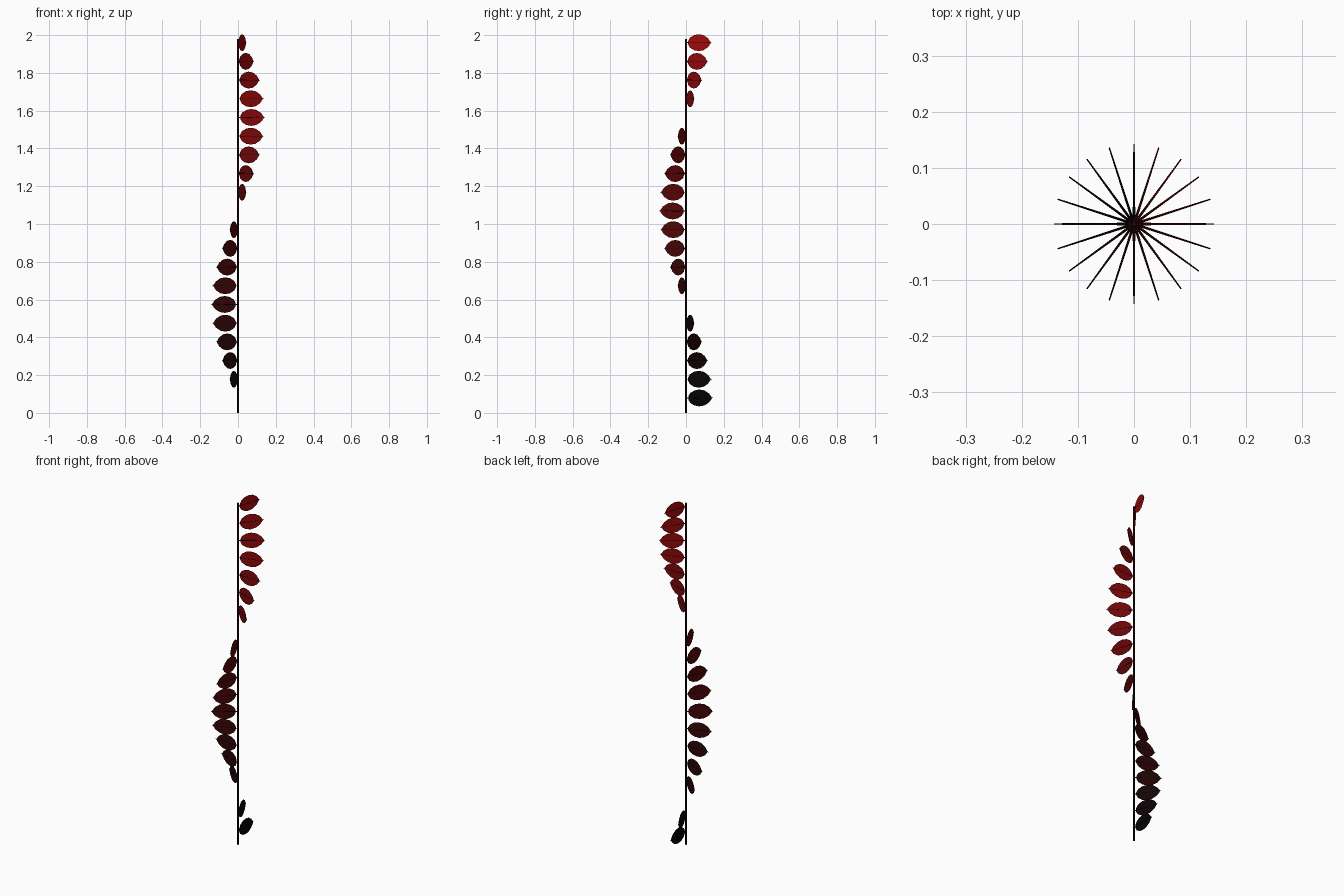
import bpy, bmesh, math
from mathutils import Matrix, Vector

if "Cube" in bpy.data.objects:
    bpy.data.objects.remove(bpy.data.objects["Cube"])

COUNT = 20
STEP = 0.099
LEAF_Z = 0.079
# upper half outline of a leaf: distance from stem, half height
HALF = [(0.012, 0.008), (0.022, 0.026), (0.045, 0.040), (0.070, 0.0445),
        (0.097, 0.040), (0.122, 0.024)]
TIP = (0.139, 0.0)


def linear(c):
    return tuple(v ** 2.2 for v in c) + (1,)


def material(name, rgb):
    m = bpy.data.materials.new(name)
    m.diffuse_color = linear(rgb)
    m.use_nodes = True
    m.node_tree.nodes["Principled BSDF"].inputs["Base Color"].default_value = m.diffuse_color
    return m


def finish(bm, name, mat, matrix):
    bmesh.ops.recalc_face_normals(bm, faces=bm.faces)
    me = bpy.data.meshes.new(name)
    bm.to_mesh(me)
    bm.free()
    me.materials.append(mat)
    ob = bpy.data.objects.new(name, me)
    ob.matrix_world = matrix
    bpy.context.collection.objects.link(ob)
    return ob


def rod(name, r1, r2, length, mat, matrix):
    bm = bmesh.new()
    bmesh.ops.create_cone(bm, cap_ends=True, segments=8, radius1=r1, radius2=r2,
                          depth=length, matrix=Matrix.Translation((0, 0, length / 2)))
    return finish(bm, name, mat, matrix)


def leaf(name, mat, matrix):
    # flat blade in the local XZ plane, with a very small thickness
    outline = HALF + [TIP] + [(x, -z) for x, z in reversed(HALF)]
    bm = bmesh.new()
    face = bm.faces.new([bm.verts.new((x, -0.0008, z)) for x, z in outline])
    ext = bmesh.ops.extrude_face_region(bm, geom=[face])
    moved = [g for g in ext["geom"] if isinstance(g, bmesh.types.BMVert)]
    bmesh.ops.translate(bm, verts=moved, vec=Vector((0, 0.0016, 0)))
    return finish(bm, name, mat, matrix)


for i in range(COUNT):
    t = i / (COUNT - 1)
    blade = material(f"leaf_red_{i}", (0.05 + 0.57 * t, 0.04 + 0.03 * t, 0.045 + 0.03 * t))
    wood = material(f"stem_dark_{i}", (0.06 + 0.18 * t, 0.05, 0.06))

    # stem section
    rod(f"stem_{i}", 0.004, 0.004, STEP, wood, Matrix.Translation((0, 0, i * STEP)))

    # leaf with its midrib, each a 20th of a turn further round
    place = (Matrix.Translation((0, 0, LEAF_Z + i * STEP))
             @ Matrix.Rotation(math.radians(90 + 18 * i), 4, 'Z'))
    rod(f"midrib_{i}", 0.0025, 0.0012, 0.143, wood,
        place @ Matrix.Rotation(math.pi / 2, 4, 'Y'))
    leaf(f"leaf_{i}", blade, place)
